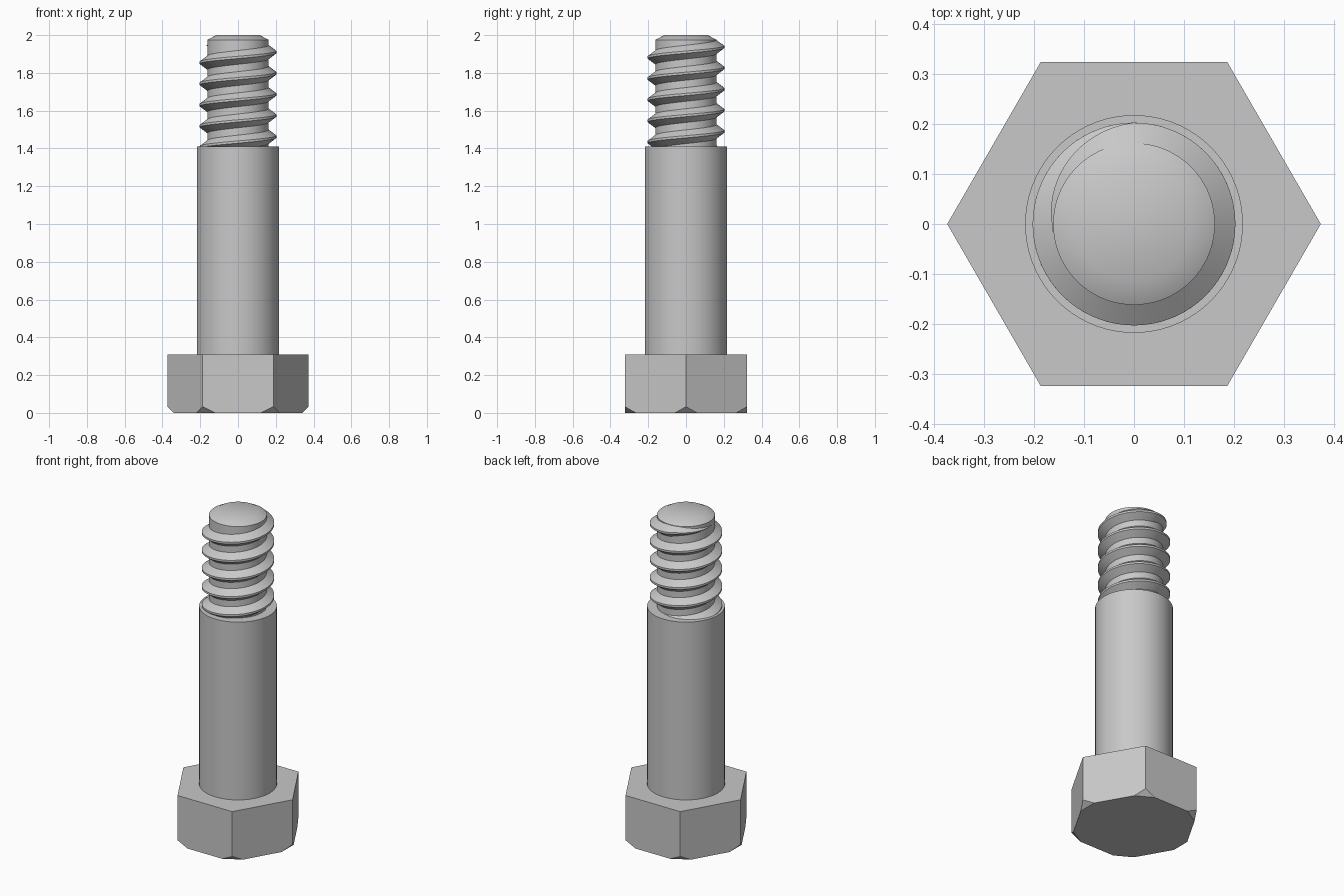
import bpy
import bmesh
from math import pi, cos, sin, radians
from mathutils import Vector

if "Cube" in bpy.data.objects:
    bpy.data.objects.remove(bpy.data.objects["Cube"], do_unlink=True)

# Single steel colour
steel = bpy.data.materials.new("steel grey")
steel.use_nodes = True
GREY = (0.58, 0.58, 0.58, 1)
steel.diffuse_color = GREY
steel.node_tree.nodes["Principled BSDF"].inputs["Base Color"].default_value = GREY

SEGMENTS = 72
HEAD_TOP = 0.31
SHANK_TOP = 1.41
ROOT_R = 0.162
CREST_R = 0.203
PITCH = 0.112


def finish(name, bm, smooth=True):
    bmesh.ops.recalc_face_normals(bm, faces=bm.faces)
    mesh = bpy.data.meshes.new(name)
    bm.to_mesh(mesh)
    bm.free()
    mesh.materials.append(steel)
    if smooth:
        mesh.shade_smooth()
        mesh.set_sharp_from_angle(angle=radians(30))
    obj = bpy.data.objects.new(name, mesh)
    bpy.context.collection.objects.link(obj)
    return obj


def lathe(name, profile):
    """Turn a list of (radius, height) points about the z axis."""
    bm = bmesh.new()
    rings = []
    for r, z in profile:
        rings.append([bm.verts.new((r * cos(2 * pi * i / SEGMENTS),
                                    r * sin(2 * pi * i / SEGMENTS), z))
                      for i in range(SEGMENTS)])
    for low, high in zip(rings, rings[1:]):
        for i in range(SEGMENTS):
            j = (i + 1) % SEGMENTS
            bm.faces.new((low[i], low[j], high[j], high[i]))
    bm.faces.new(rings[0])
    bm.faces.new(rings[-1])
    return finish(name, bm)


# Hexagonal head with its lower corners cut off flat
HEAD_R, CUT, CUT_HEIGHT = 0.374, 0.068, 0.033
corners = [Vector((HEAD_R * cos(i * pi / 3), HEAD_R * sin(i * pi / 3), 0))
           for i in range(6)]
bm = bmesh.new()
for i, corner in enumerate(corners):
    for z in (CUT_HEIGHT, HEAD_TOP):
        bm.verts.new(corner + Vector((0, 0, z)))
    for neighbour in (corners[i - 1], corners[(i + 1) % 6]):
        bm.verts.new(corner + (neighbour - corner).normalized() * CUT)
bmesh.ops.convex_hull(bm, input=bm.verts)
bmesh.ops.dissolve_limit(bm, angle_limit=radians(1), verts=bm.verts, edges=bm.edges)
finish("hex_head", bm, smooth=False)

# Plain shank, and the thread core with its chamfered tip
lathe("shank", [(0.218, HEAD_TOP - 0.01), (0.218, SHANK_TOP)])
lathe("thread_core", [(ROOT_R, SHANK_TOP - 0.01), (ROOT_R, 1.975), (0.115, 2.0)])

# Right-hand helical ridge, fading out over its last quarter turn
FLANK, CREST = 0.038, 0.006
start = -10 * pi
end = pi * 1.03
steps = round((end - start) / (2 * pi) * SEGMENTS)
bm = bmesh.new()
sections = []
for k in range(steps + 1):
    a = start + (end - start) * k / steps
    fade = min(1, max(0.04, (end - a) / (end - pi / 2)))
    middle = min(1.91 + PITCH * a / (2 * pi), 1.945)
    top_r = ROOT_R + (CREST_R - ROOT_R) * fade
    low_r = ROOT_R - 0.002
    section = [(low_r, -FLANK), (top_r, -CREST), (top_r, CREST), (low_r, FLANK)]
    sections.append([bm.verts.new((r * cos(a), r * sin(a),
                                   min(middle + h * fade, 1.974)))
                     for r, h in section])
for s, t in zip(sections, sections[1:]):
    for i in range(4):
        j = (i + 1) % 4
        bm.faces.new((s[i], s[j], t[j], t[i]))
bm.faces.new(sections[0])
bm.faces.new(sections[-1])
finish("thread_ridge", bm)
